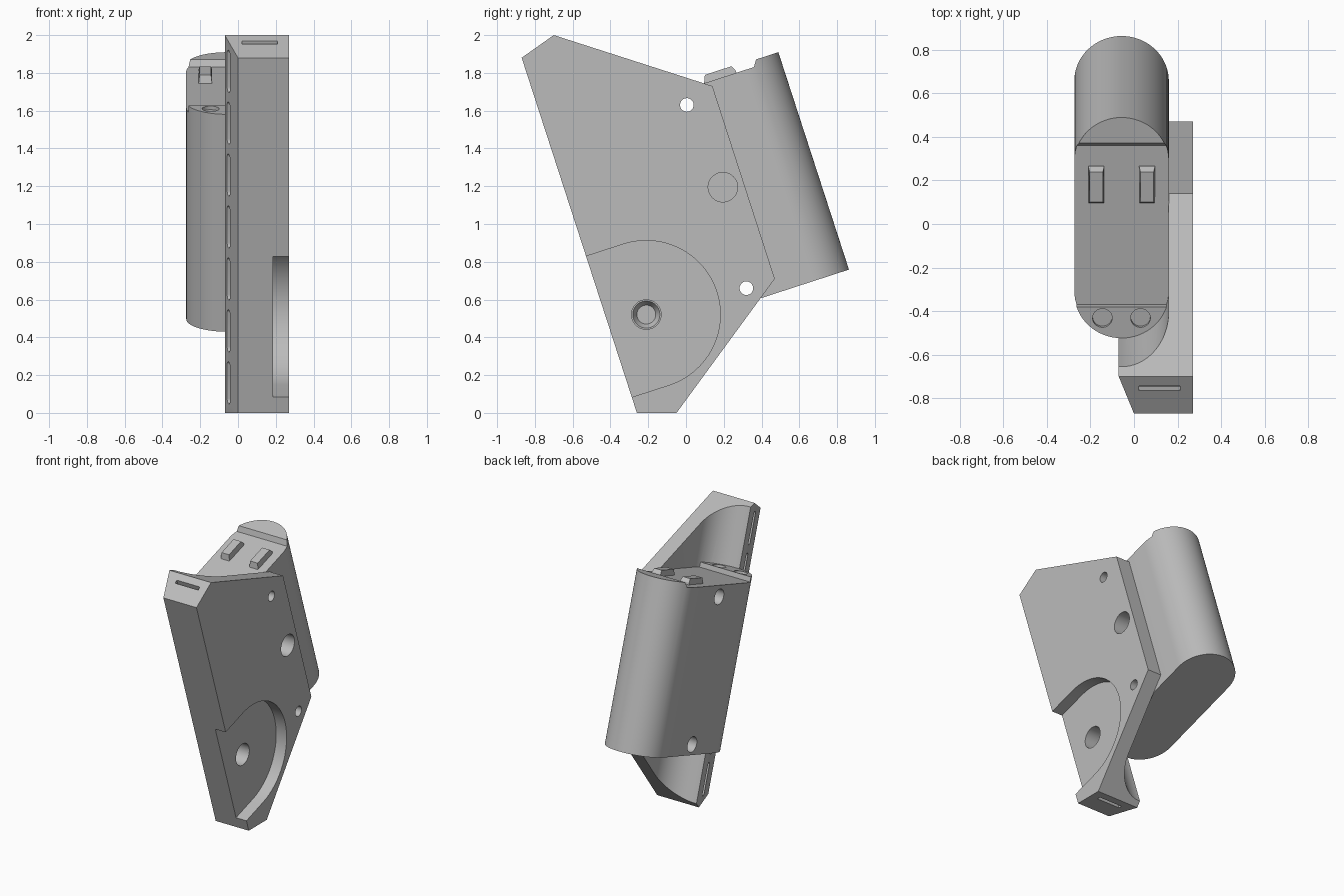
import bpy, bmesh, math
from mathutils import Matrix

if "Cube" in bpy.data.objects:
    bpy.data.objects.remove(bpy.data.objects["Cube"])

TILT = math.radians(18)
C, S = math.cos(TILT), math.sin(TILT)

grey = bpy.data.materials.new("plain grey")
grey.diffuse_color = (0.5, 0.5, 0.5, 1)
grey.use_nodes = True
grey.node_tree.nodes["Principled BSDF"].inputs["Base Color"].default_value = grey.diffuse_color


def local(y, z):
    """World side-view point to the tilted frame (u across, v along)."""
    return (C * y + S * z, -S * y + C * z)


def to_object(name, bm):
    bmesh.ops.recalc_face_normals(bm, faces=bm.faces)
    me = bpy.data.meshes.new(name)
    bm.to_mesh(me)
    bm.free()
    me.materials.append(grey)
    ob = bpy.data.objects.new(name, me)
    bpy.context.collection.objects.link(ob)
    return ob


def prism(name, pts, lo, hi, axis):
    """Extrude pts along x (pts are u,v) or along v (pts are x,u)."""
    bm = bmesh.new()

    def place(p, t):
        return (t, p[0], p[1]) if axis == 'x' else (p[0], p[1], t)
    a = [bm.verts.new(place(p, lo)) for p in pts]
    b = [bm.verts.new(place(p, hi)) for p in pts]
    bm.faces.new(a)
    bm.faces.new(b[::-1])
    for i in range(len(pts)):
        j = (i + 1) % len(pts)
        bm.faces.new((a[i], b[i], b[j], a[j]))
    return to_object(name, bm)


def stadium(p, q, r, n=32):
    """Outline of a straight slot from p to q with round ends."""
    ang = math.atan2(q[1] - p[1], q[0] - p[0])
    out = []
    for c, start in ((q, ang - math.pi / 2), (p, ang + math.pi / 2)):
        for i in range(n + 1):
            t = start + math.pi * i / n
            out.append((c[0] + r * math.cos(t), c[1] + r * math.sin(t)))
    return out


def cone(u, v, x0, r0, x1, r1, n=64):
    """Round cutter along x."""
    bm = bmesh.new()
    bmesh.ops.create_cone(bm, cap_ends=True, segments=n, radius1=r0, radius2=r1, depth=x1 - x0)
    bm.transform(Matrix.Translation(((x0 + x1) / 2, u, v)) @ Matrix.Rotation(math.pi / 2, 4, 'Y'))
    return to_object("cutter", bm)


def combine(ob, other, op='DIFFERENCE'):
    m = ob.modifiers.new("bool", 'BOOLEAN')
    m.operation, m.solver, m.object = op, 'EXACT', other
    bpy.context.view_layer.objects.active = ob
    bpy.ops.object.modifier_apply(modifier=m.name)
    bpy.data.objects.remove(other)


def box_pts(a0, a1, b0, b1):
    return [(a0, b0), (a1, b0), (a1, b1), (a0, b1)]


# side plate, with its slanted front-left edge
outline = [(-.26, 0), (-.05, 0), (.47, .71), (.14, 1.73), (-.70, 2.0), (-.87, 1.88)]
holder = prism("holder", [local(*p) for p in outline], -.07, .27, 'x')
combine(holder, prism("cutter", [(-.14, .151), (.07, -.446), (-.3, -.446), (-.3, .151)], -1, 3, 'v'))

# round trough above and below the grip
ends = (-.057, .207), (-.057, .838)
for lo, hi in ((-1, .47), (1.615, 3)):
    combine(holder, prism("cutter", stadium(*ends, .2165), lo, hi, 'v'))

# round-ended grip with a sunken top
grip = prism("grip", stadium(*ends, .217), .455, 1.665, 'v')
combine(grip, prism("cutter", [(.14, 1.63), (.908, 1.63), (.98, 1.74), (.14, 1.74)], -1, 1, 'x'))
for x in (-.145, .03):
    pts = [(x + .045 * math.cos(t * math.pi / 16), .087 + .045 * math.sin(t * math.pi / 16)) for t in range(32)]
    combine(grip, prism("cutter", pts, 1.645, 1.8, 'v'))
combine(holder, grip, 'UNION')

# round recess with a shallow dished floor, open to the front
pu, pv = -.039, .56
combine(holder, prism("cutter", stadium((-.8, pv), (pu, pv), .392), .185, .5, 'x'))
combine(holder, cone(pu, pv, .142, .002, .19, .39))
combine(holder, cone(pu, pv, .06, .078, .4, .078))
combine(holder, cone(pu, pv, .02, .05, .07, .077))

# blind hole and the two bolt holes
combine(holder, cone(.555, 1.076, .13, .078, .5, .078))
for v in (.529, 1.549):
    combine(holder, cone(.508, v, -.6, .036, .6, .036))
    combine(holder, cone(.508, v, -.6, .055, -.1, .055))

# row of small slots along the slanted edge
for i in range(7):
    v = .202 + .289 * i
    combine(holder, prism("cutter", stadium((-.105, v - .096), (-.105, v + .096), .021, 8), -.2, -.03, 'x'))

# strap slots in the end faces
for lo, hi in ((-.3, .1), (2.03, 2.4)):
    combine(holder, prism("cutter", box_pts(.022, .21, -.124, -.1), lo, hi, 'v'))

# two contact tabs on the grip top
tabs = []
for x in (-.173, .06):
    tab = prism("contact_tab", [(.627, 1.622), (.81, 1.622), (.81, 1.645), (.795, 1.671), (.648, 1.671)],
                x - .036, x + .036, 'x')
    for vert in tab.data.vertices:
        if vert.co.z > 1.66:
            vert.co.x = x + (vert.co.x - x) * .85
    tabs.append(tab)

# lean everything back and shade
for ob in [holder] + tabs:
    ob.data.transform(Matrix.Rotation(TILT, 4, 'X'))
    bpy.ops.object.select_all(action='DESELECT')
    ob.select_set(True)
    bpy.context.view_layer.objects.active = ob
    bpy.ops.object.shade_smooth_by_angle(angle=math.radians(25))
